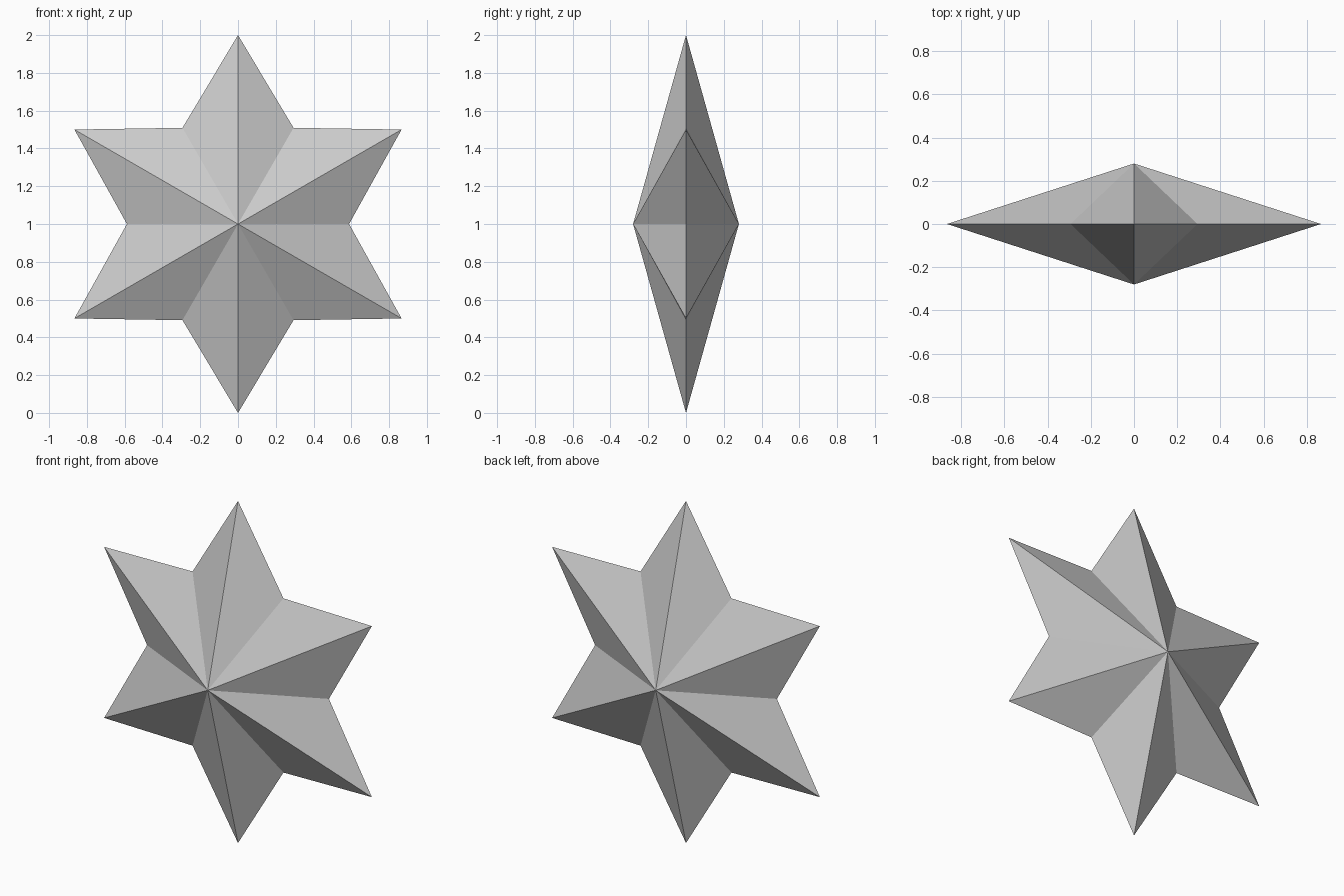
import bpy, bmesh, math

if "Cube" in bpy.data.objects:
    bpy.data.objects.remove(bpy.data.objects["Cube"])

POINTS = 6
OUTER, INNER, DEPTH = 1.0, 0.588, 0.28

grey = bpy.data.materials.new("light_grey")
grey.diffuse_color = (0.6, 0.6, 0.6, 1)
grey.use_nodes = True
grey.node_tree.nodes["Principled BSDF"].inputs["Base Color"].default_value = grey.diffuse_color

# Star outline alternating tips and notches, joined to a front and a back apex
bm = bmesh.new()
rim = []
for i in range(POINTS * 2):
    r = INNER if i % 2 else OUTER
    a = math.pi * i / POINTS
    rim.append(bm.verts.new((r * math.sin(a), 0, 1 + r * math.cos(a))))
for y in (-DEPTH, DEPTH):
    apex = bm.verts.new((0, y, 1))
    for i, v in enumerate(rim):
        bm.faces.new((apex, v, rim[(i + 1) % len(rim)]))
bmesh.ops.recalc_face_normals(bm, faces=bm.faces)

mesh = bpy.data.meshes.new("star")
bm.to_mesh(mesh)
bm.free()
mesh.materials.append(grey)
bpy.context.collection.objects.link(bpy.data.objects.new("star", mesh))
